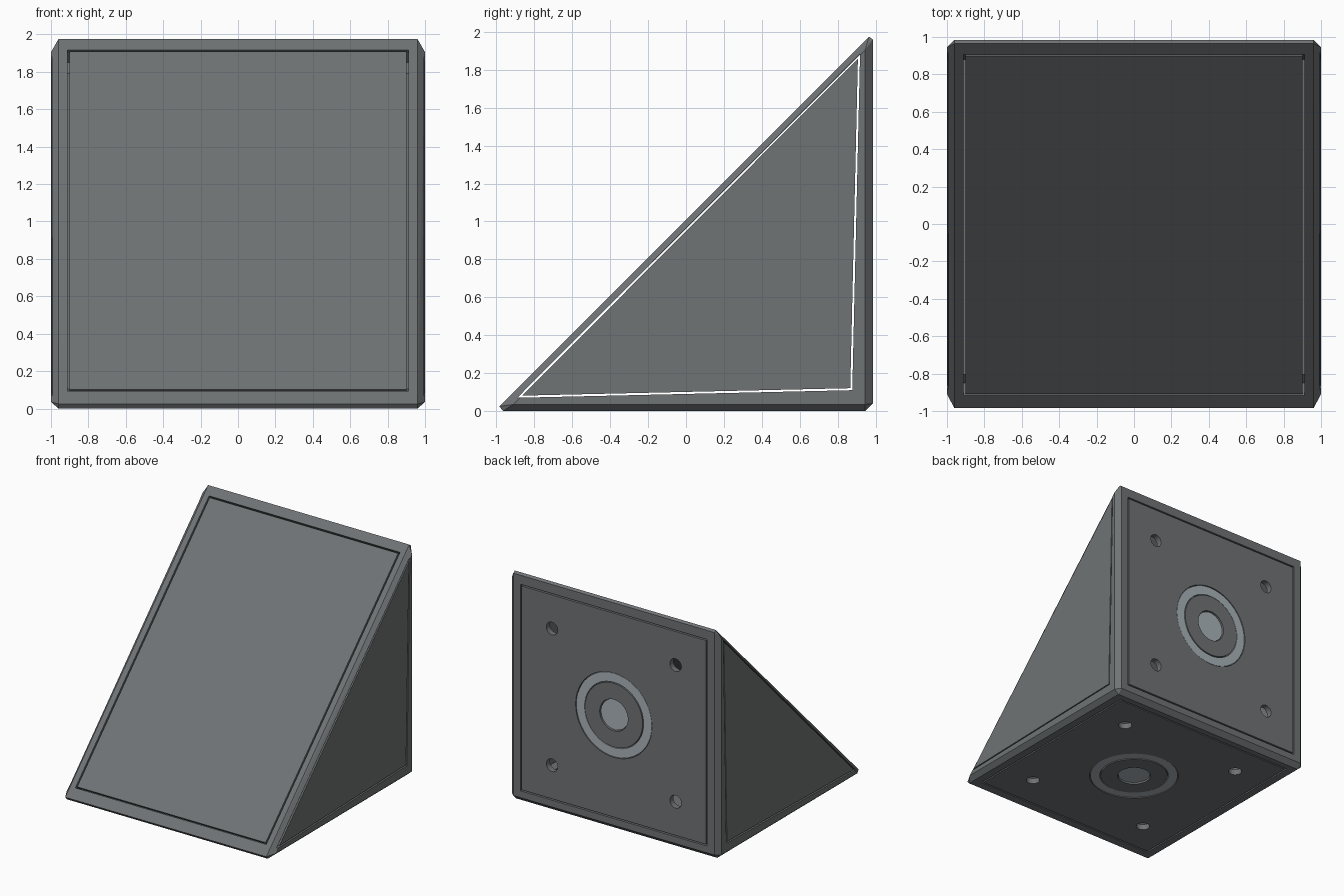
import bpy, bmesh, math
from mathutils import Matrix, Vector

cube = bpy.data.objects.get("Cube")
if cube:
    bpy.data.objects.remove(cube, do_unlink=True)


def material(name, rgb):
    m = bpy.data.materials.new(name)
    m.use_nodes = True
    m.diffuse_color = (*rgb, 1)
    m.node_tree.nodes["Principled BSDF"].inputs["Base Color"].default_value = (*rgb, 1)
    return m


GREY = material("body_grey", (0.16, 0.172, 0.178))
STEEL = material("light_steel", (0.40, 0.45, 0.48))


def finish(bm, name, mat, matrix=Matrix()):
    bmesh.ops.recalc_face_normals(bm, faces=bm.faces)
    bm.transform(matrix)
    mesh = bpy.data.meshes.new(name)
    bm.to_mesh(mesh)
    bm.free()
    mesh.materials.append(mat)
    ob = bpy.data.objects.new(name, mesh)
    bpy.context.collection.objects.link(ob)
    return ob


def hull(name, points, mat):
    bm = bmesh.new()
    for p in points:
        bm.verts.new(p)
    bmesh.ops.convex_hull(bm, input=bm.verts)
    bmesh.ops.dissolve_limit(bm, angle_limit=0.02, verts=bm.verts, edges=bm.edges)
    return finish(bm, name, mat)


def box(name, hx, hy, z0, z1, matrix, mat=GREY):
    bm = bmesh.new()
    bmesh.ops.create_cube(bm, size=1)
    local = Matrix.Translation((0, 0, (z0 + z1) / 2)) @ Matrix.Diagonal((2 * hx, 2 * hy, z1 - z0, 1))
    return finish(bm, name, mat, matrix @ local)


def ring(name, r0, r1, z0, z1, matrix, mat=GREY, steps=48):
    """Turned rectangle: a disc when r0 is zero, otherwise a flat ring."""
    bm = bmesh.new()
    vs = [bm.verts.new((r, 0, z)) for r, z in ((r0, z0), (r1, z0), (r1, z1), (r0, z1))]
    edges = [bm.edges.new((vs[i], vs[(i + 1) % 4])) for i in range(4 if r0 else 3)]
    bmesh.ops.spin(bm, geom=vs + edges, cent=(0, 0, 0), axis=(0, 0, 1),
                   angle=math.tau, steps=steps)
    bmesh.ops.remove_doubles(bm, verts=bm.verts, dist=1e-4)
    return finish(bm, name, mat, matrix)


def cut(target, cutter):
    mod = target.modifiers.new("cut", "BOOLEAN")
    mod.operation, mod.solver, mod.object = "DIFFERENCE", "EXACT", cutter
    bpy.context.view_layer.objects.active = target
    bpy.ops.object.modifier_apply(modifier=mod.name)
    bpy.data.objects.remove(cutter, do_unlink=True)


def placed(loc, tilt):
    return Matrix.Translation(loc) @ Matrix.Rotation(math.radians(tilt), 4, "X")


# Chamfered wedge frame: outer profile plus a smaller triangle at each side
outer = [(-0.985, 0.025), (-0.965, 0), (0.945, 0), (0.985, 0.04), (0.985, 1.96), (0.965, 1.975)]
inner = [(-0.91, 0.035), (0.945, 0.035), (0.945, 1.905)]
points = [(s * x, y, z) for s in (-1, 1) for x, prof in ((0.96, outer), (1, inner)) for y, z in prof]
frame = hull("frame", points, GREY)

# Triangular opening through both sides
opening = [(-0.89, 0.07), (0.877, 0.11), (0.918, 1.885)]
cut(frame, hull("side_cutter", [(x, y, z) for x in (-1.2, 1.2) for y, z in opening], GREY))

# Side panels, shrunk evenly about the incentre to leave a thin gap
tri = [Vector(p) for p in opening]
sides = [(tri[i - 2] - tri[i - 1]).length for i in range(3)]
centre = sum((p * s for p, s in zip(tri, sides)), Vector((0, 0))) / sum(sides)
small = [centre + (p - centre) * 0.979 for p in tri]
for name, s in (("left", 1), ("right", -1)):
    hull(name + "_side_panel", [(s * x, *p) for x in (0.96, 0.998) for p in small], GREY)

# Sloping, back and bottom panels, each set in an opening of the frame
GAP = 0.012
layout = {
    "slope": (placed((0, -0.005, 1.005), 45), 0.90, 1.278, 0.035),
    "back": (placed((0, 0.985, 0.99), -90), 0.88, 0.88, 0.05),
    "bottom": (placed((0, 0, 0), 180), 0.88, 0.88, 0.05),
}
for name, (matrix, hx, hy, depth) in layout.items():
    cut(frame, box("panel_cutter", hx + GAP, hy + GAP, -depth - 0.06, 0.1, matrix))
    panel = box(name + "_panel", hx, hy, -depth, 0, matrix)
    if name == "slope":
        continue
    # Four corner holes, ring groove and centre recess
    for x in (-0.59, 0.59):
        for y in (-0.59, 0.59):
            spot = matrix @ Matrix.Translation((x, y, 0))
            cut(panel, ring("hole_cutter", 0, 0.055, -0.2, 0.1, spot, steps=24))
    cut(panel, ring("groove_cutter", 0.275, 0.365, -0.03, 0.1, matrix))
    cut(panel, ring("centre_cutter", 0, 0.135, -0.03, 0.1, matrix))
    ring(name + "_ring", 0.282, 0.36, -0.028, -0.004, matrix, STEEL)
    ring(name + "_centre_disc", 0, 0.13, -0.028, -0.012, matrix, STEEL)
